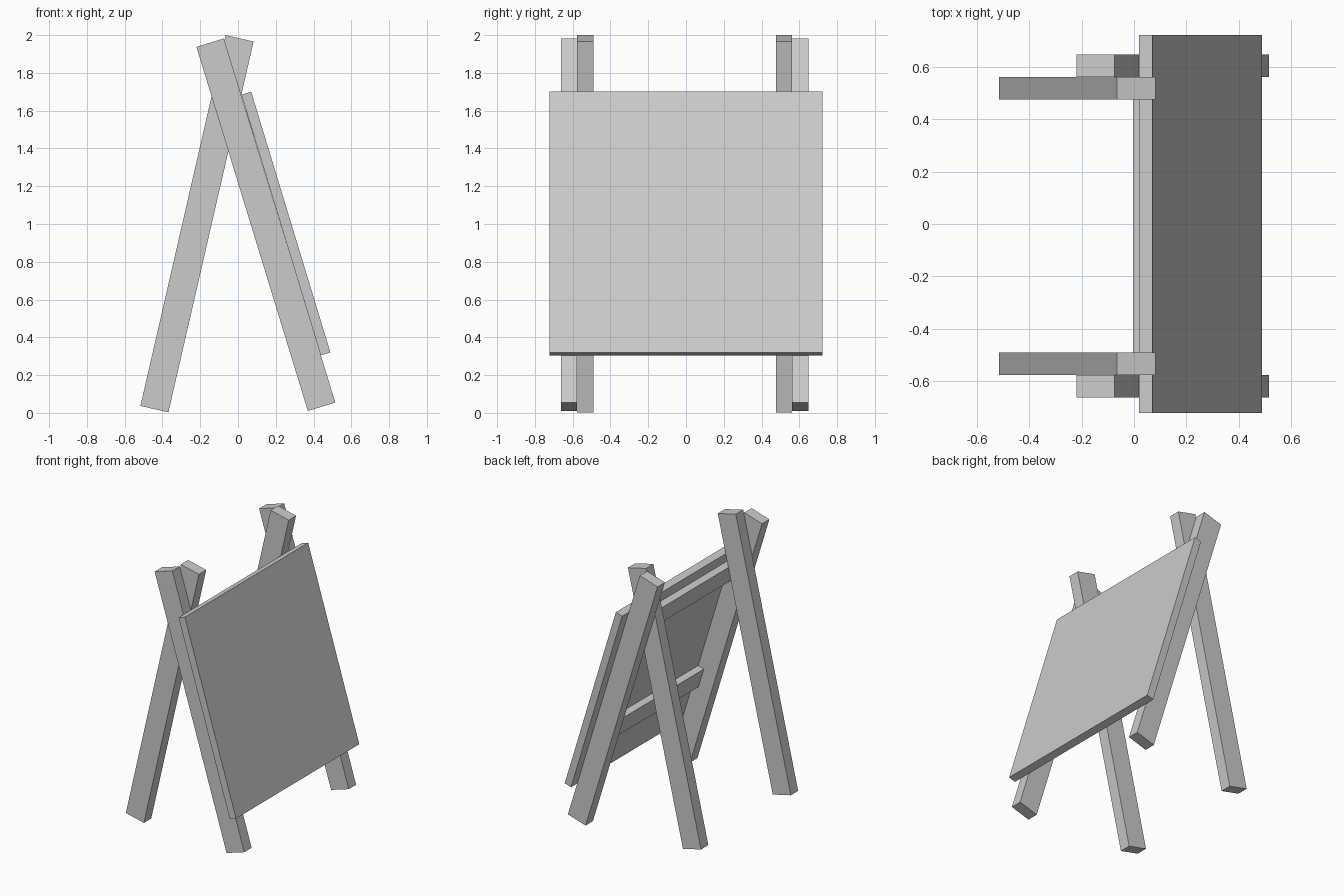
import bpy
import bmesh
from mathutils import Vector

cube = bpy.data.objects.get("Cube")
if cube:
    bpy.data.objects.remove(cube, do_unlink=True)

grey = bpy.data.materials.new("plain_grey")
grey.use_nodes = True
colour = (0.6, 0.6, 0.6, 1)
grey.diffuse_color = colour
grey.node_tree.nodes["Principled BSDF"].inputs["Base Color"].default_value = colour


def plank(name, bottom, top, width, y0, y1):
    """Box along the x-z line from bottom to top, spanning y0 to y1."""
    a, b = Vector((bottom[0], 0, bottom[1])), Vector((top[0], 0, top[1]))
    along = (b - a).normalized()
    side = Vector((along.z, 0, -along.x)) * width / 2
    bm = bmesh.new()
    corners = [a - side, a + side, b + side, b - side]
    face = bm.faces.new([bm.verts.new(c + Vector((0, y0, 0))) for c in corners])
    ext = bmesh.ops.extrude_face_region(bm, geom=[face])
    moved = [v for v in ext["geom"] if isinstance(v, bmesh.types.BMVert)]
    bmesh.ops.translate(bm, verts=moved, vec=(0, y1 - y0, 0))
    bmesh.ops.recalc_face_normals(bm, faces=bm.faces)
    mesh = bpy.data.meshes.new(name)
    bm.to_mesh(mesh)
    bm.free()
    mesh.materials.append(grey)
    obj = bpy.data.objects.new(name, mesh)
    bpy.context.collection.objects.link(obj)
    return obj


LEG, STOCK, MID = 0.152, 0.086, -0.007
INNER, OUTER = 0.483, 0.569

# Two crossed legs at each end: board legs outside, prop legs inside
foot, head = Vector((0.4425, 0.0325)), Vector((-0.1475, 1.96))
for label, s in (("near", -1), ("far", 1)):
    def span(start):
        return sorted((MID + s * start, MID + s * (start + STOCK)))
    plank(f"board_leg_{label}", foot, head, LEG, *span(OUTER))
    plank(f"prop_leg_{label}", (-0.4425, 0.02), (0.0085, 1.983), LEG, *span(INNER))

# Board lying on the sloping face of the board legs
up = (head - foot).normalized()
out = Vector((up.y, -up.x))
BOARD = 0.054
board_foot, board_head = Vector((0.4635, 0.3125)), Vector((0.044, 1.6925))
plank("board", board_foot, board_head, BOARD, -0.722, 0.722)

# Rails between the board legs, against the back of the board
RAIL, HEIGHT = 0.05, 0.15
back = board_head - out * (BOARD + RAIL) / 2
for name, drop in (("upper_rail", 0.085), ("lower_rail", 0.98)):
    rail_top = back - up * drop
    plank(name, rail_top - up * HEIGHT, rail_top, RAIL, MID - OUTER, MID + OUTER)
